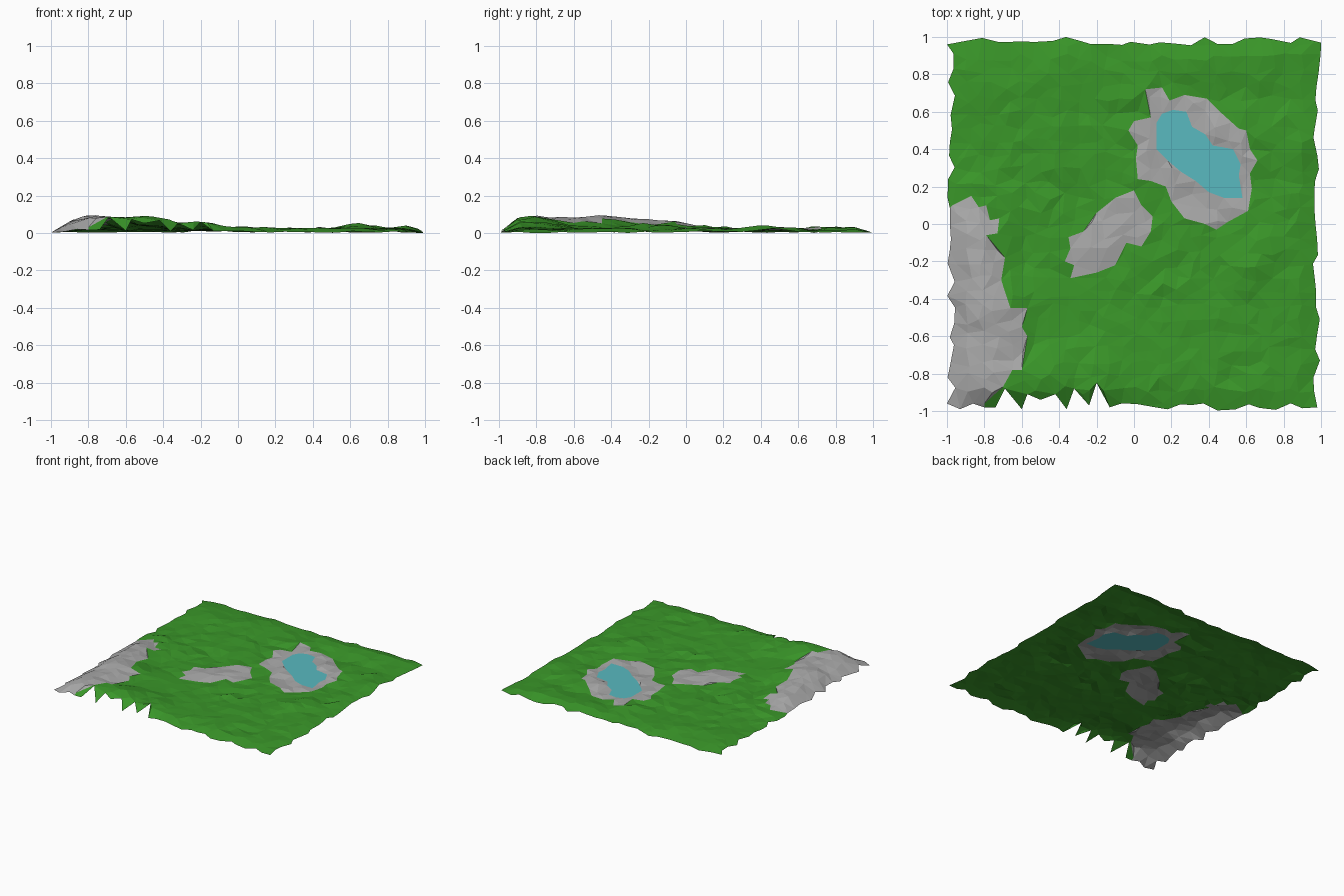
import bpy, math, random
from mathutils import Vector, noise
from mathutils.geometry import delaunay_2d_cdt

if "Cube" in bpy.data.objects:
    bpy.data.objects.remove(bpy.data.objects["Cube"])

random.seed(4)

# Patch outlines, read in plan
POND = [(.12, .54), (.15, .59), (.21, .61), (.28, .60), (.31, .52), (.38, .48), (.42, .42), (.53, .40),
        (.57, .32), (.56, .26), (.58, .14), (.48, .14), (.40, .17), (.33, .23), (.25, .28), (.18, .34),
        (.12, .40), (.12, .48)]
SHORE = [(-.03, .50), (0, .55), (.09, .57), (.06, .72), (.15, .73), (.19, .66), (.27, .69), (.39, .67),
         (.46, .60), (.56, .51), (.60, .50), (.62, .40), (.66, .34), (.62, .27), (.63, .19), (.61, .07),
         (.50, .01), (.44, -.03), (.38, 0), (.27, .03), (.20, .12), (.17, .20), (.09, .23), (.02, .24),
         (.01, .35), (.02, .42)]
SLAB = [(0, .18), (.04, .10), (.10, .04), (.09, -.04), (.04, -.12), (-.04, -.10), (-.10, -.22),
        (-.20, -.26), (-.34, -.29), (-.32, -.22), (-.37, -.20), (-.34, -.13), (-.35, -.07),
        (-.27, -.04), (-.20, .06), (-.10, .14)]
CRAG = [(-.97, .10), (-.87, .15), (-.83, .09), (-.79, .10), (-.77, .02), (-.72, .03), (-.73, -.05),
        (-.79, -.06), (-.69, -.18), (-.71, -.30), (-.66, -.45), (-.57, -.45), (-.60, -.55),
        (-.57, -.60), (-.60, -.78), (-.65, -.78), (-.70, -.87), (-.80, -.96)]
TEETH = [(-.80, -.98), (-.74, -.98), (-.69, -.88), (-.60, -.99), (-.57, -.91), (-.50, -.94),
         (-.42, -.91), (-.36, -.99), (-.32, -.88), (-.24, -.97), (-.20, -.85), (-.13, -.98)]


def edge_run(fixed, start, end):
    """Jagged stretch of the border along +-x or +-y."""
    n = max(3, round(abs(end - start) / .075))
    return [(start + (end - start) * (i + random.uniform(-.25, .25)) / n,
             fixed * random.uniform(.955, 1)) for i in range(1, n)]


def swap(pts):
    return [(b, a) for a, b in pts]


BORDER = ([(-1, -.96), (-.93, -.99), (-.86, -.96)] + TEETH + edge_run(-1, -.13, .97) + [(.98, -.98)]
          + swap(edge_run(1, -.97, .97)) + [(1, .97)] + edge_run(1, .97, -.97) + [(-1, .96)]
          + swap(edge_run(-1, .97, -.96)))


def inside(p, poly):
    hit = False
    for (x0, y0), (x1, y1) in zip(poly, poly[1:] + poly[:1]):
        if (y0 > p[1]) != (y1 > p[1]) and p[0] < x0 + (p[1] - y0) * (x1 - x0) / (y1 - y0):
            hit = not hit
    return hit


def near(p, poly, d):
    return min(math.dist(p, q) for q in poly) < d


def seg(p, a, b, r):
    """Soft ridge strength along a line, 1 on it and falling off at radius r."""
    p, a, b = Vector(p), Vector(a), Vector(b)
    t = max(0, min(1, (p - a).dot(b - a) / (b - a).length_squared))
    return math.exp(-((p - a.lerp(b, t)).length / r) ** 2)


WATER = .018


def height(p):
    x, y = p
    if inside(p, POND) or near(p, POND, 1e-4):
        return WATER
    z = .021 + .016 * noise.noise((x * 3.5, y * 3.5, 1)) + .014 * noise.noise((x * 11, y * 11, 5))
    z += random.uniform(-.003, .003)
    # rocky ridge at the left, grassy bank at the front, two low mounds
    z += .069 * max(seg(p, (-.74, -.80), (-.76, -.45), .20), .84 * seg(p, (-.78, -.45), (-.86, -.12), .16),
                    seg(p, (-.74, -.84), (-.46, -.84), .19), .55 * seg(p, (-.45, -.85), (-.22, -.82), .18))
    z += .026 * seg(p, (.60, -.25), (.68, -.12), .10)
    z += .025 * seg(p, (.94, .38), (.95, .48), .07) + .010 * seg(p, (.3, .84), (.7, .84), .1)
    # everything droops to the ground at the border
    rim = min(1 - abs(x), 1 - abs(y))
    z *= min(1, .12 + max(0, rim) / .11)
    return max(.001, z)


# Triangulate scattered points together with all outlines
coords, edges = [], []
for poly in (BORDER, POND, SHORE, SLAB, CRAG):
    k, n = len(coords), len(poly)
    coords += [Vector(p) for p in poly]
    closed = n if poly is not CRAG else n - 1
    edges += [(k + i, k + (i + 1) % n) for i in range(closed)]
N = 27
outline = list(coords)
for i in range(N):
    for j in range(N):
        p = Vector(((2 * i + 1) / N - 1 + random.uniform(-.023, .023),
                    (2 * j + 1) / N - 1 + random.uniform(-.023, .023)))
        if inside(p, BORDER) and not near(p, outline, .042):
            coords.append(p)
verts, _, faces, *_ = delaunay_2d_cdt(coords, edges, [], 0, 1e-5)

# Sort the triangles into parts
CRAG_AREA = CRAG + [(-1.1, -1.1), (-1.1, .10)]
parts = {"pond_water": [], "pond_shore": [], "stone_slab": [], "rocky_hill": [], "grass_field": []}
for f in faces:
    c = sum((verts[i] for i in f), Vector((0, 0))) / 3
    if not inside(c, BORDER):
        continue
    name = ("pond_water" if inside(c, POND) else "pond_shore" if inside(c, SHORE)
            else "stone_slab" if inside(c, SLAB) else "rocky_hill" if inside(c, CRAG_AREA) else "grass_field")
    parts[name].append(f)

# One mesh and one colour per part
ROCK = (.40, .40, .40, 1)
colours = {"grass_field": (.042, .31, .022, 1), "pond_water": (.10, .49, .53, 1)}
zs = [height(v) for v in verts]
low = min(zs)
for name, tris in parts.items():
    used = sorted({i for f in tris for i in f})
    remap = {v: i for i, v in enumerate(used)}
    me = bpy.data.meshes.new(name)
    me.from_pydata([(verts[i].x, verts[i].y, zs[i] - low) for i in used], [],
                   [[remap[i] for i in f] for f in tris])
    ob = bpy.data.objects.new(name, me)
    bpy.context.collection.objects.link(ob)
    mat = bpy.data.materials.new(name)
    mat.diffuse_color = colours.get(name, ROCK)
    mat.use_nodes = True
    mat.node_tree.nodes["Principled BSDF"].inputs["Base Color"].default_value = mat.diffuse_color
    me.materials.append(mat)
